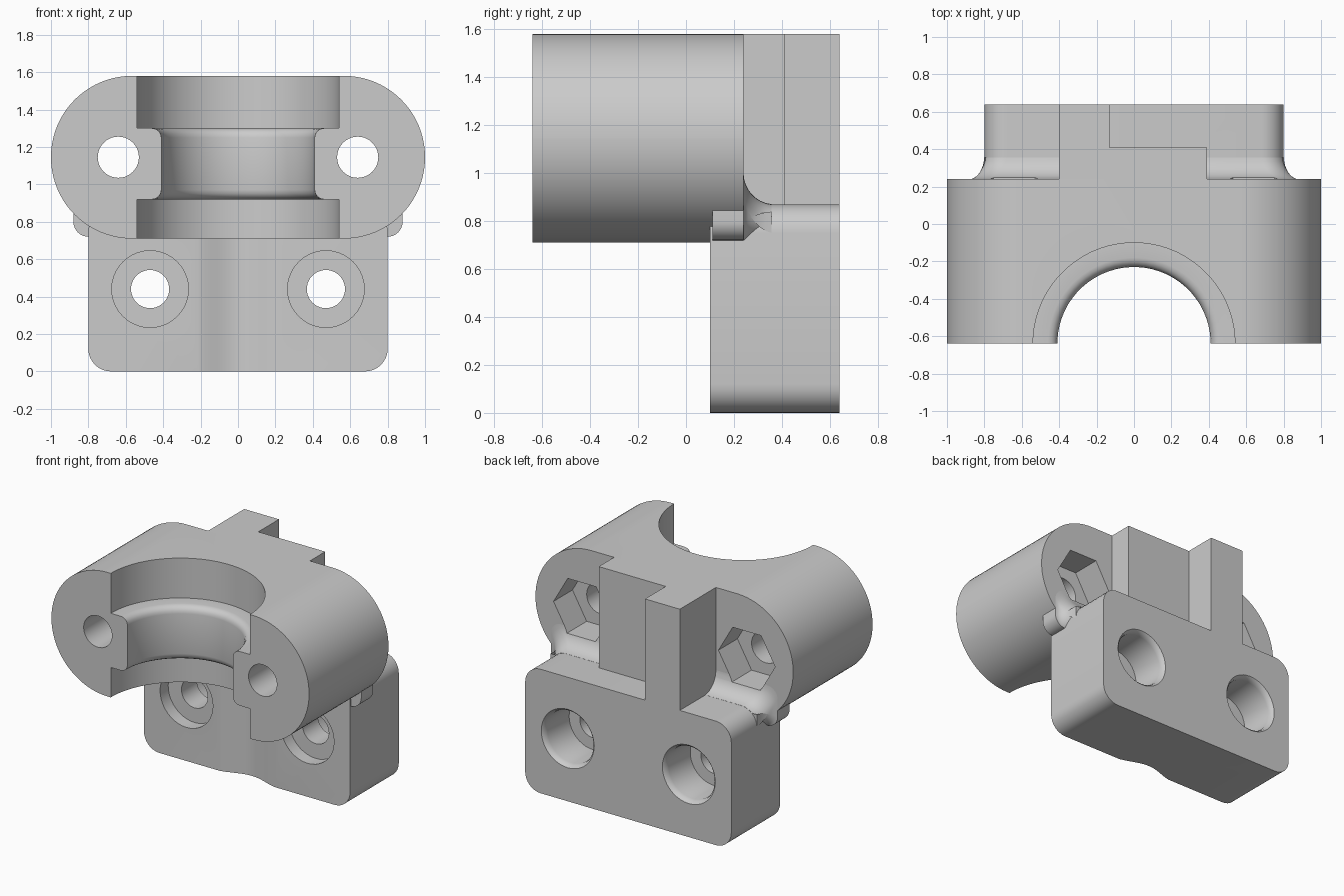
import bpy, bmesh
from math import sin, cos, pi, radians

cube = bpy.data.objects.get("Cube")
if cube:
    bpy.data.objects.remove(cube)

grey = bpy.data.materials.new("plain grey")
grey.use_nodes = True
colour = (0.6, 0.6, 0.6, 1)
grey.diffuse_color = colour
grey.node_tree.nodes["Principled BSDF"].inputs["Base Color"].default_value = colour


def loft(name, rings):
    """Closed, outward facing solid through rings of equal point count."""
    bm = bmesh.new()
    loops = [[bm.verts.new(p) for p in ring] for ring in rings]
    n = len(loops[0])
    for a, b in zip(loops, loops[1:]):
        for i in range(n):
            j = (i + 1) % n
            bm.faces.new((a[i], a[j], b[j], b[i]))
    bm.faces.new(loops[0][::-1])
    bm.faces.new(loops[-1])
    bm.normal_update()
    if bm.calc_volume(signed=True) < 0:
        bmesh.ops.reverse_faces(bm, faces=bm.faces[:])
    mesh = bpy.data.meshes.new(name)
    bm.to_mesh(mesh)
    bm.free()
    ob = bpy.data.objects.new(name, mesh)
    bpy.context.collection.objects.link(ob)
    mesh.materials.append(grey)
    return ob


def rounded(w, z0, z1, r, y, steps=8):
    """Rounded rectangle in the xz plane, half width w."""
    corners = [(w - r, z1 - r), (r - w, z1 - r), (r - w, z0 + r), (w - r, z0 + r)]
    return [(cx + r * cos((k + s / steps) * pi / 2), y, cz + r * sin((k + s / steps) * pi / 2))
            for k, (cx, cz) in enumerate(corners) for s in range(steps + 1)]


def prism_z(name, outline, z0, z1):
    return loft(name, [[(x, y, z) for x, y in outline] for z in (z0, z1)])


def rod(name, x, z, profile, sides=40):
    """Turned solid along y; profile lists (y, radius)."""
    return loft(name, [[(x + r * cos(2 * pi * i / sides), y, z + r * sin(2 * pi * i / sides))
                        for i in range(sides)] for y, r in profile])


def volume(mesh):
    bm = bmesh.new()
    bm.from_mesh(mesh)
    v = bm.calc_volume()
    bm.free()
    return v


def cut(target, tool):
    """Subtract the tool, trying another solver if the result is unsound."""
    full = volume(target.data)
    for solver in ('EXACT', 'MANIFOLD', 'FLOAT'):
        mod = target.modifiers.new("cut", 'BOOLEAN')
        mod.operation, mod.solver, mod.object = 'DIFFERENCE', solver, tool
        graph = bpy.context.evaluated_depsgraph_get()
        result = bpy.data.meshes.new_from_object(target.evaluated_get(graph))
        target.modifiers.clear()
        if 0.4 * full < volume(result) < 0.99999 * full:
            target.data = result
            break
    bpy.data.objects.remove(tool)


# Mounting plate with a shallow hollow down its front
plate = loft("plate", [rounded(0.8, 0, 0.87, 0.12, y) for y in (0.1, 0.64)])
hollow = [(x, 0.095 + 0.06 * cos(x / 0.26 * pi / 2) ** 2)
          for x in [0.26 - 0.52 * i / 24 for i in range(25)]]
cut(plate, prism_z("hollow", hollow + [(-0.26, -0.2), (0.26, -0.2)], -0.2, 1))

# Clamp half with round ends
clamp = loft("clamp", [rounded(1, 0.71, 1.58, 0.434, y, 20) for y in (-0.64, 0.24)])

# Flared fillet between the plate and the clamp
rings = [rounded(0.88, 0.72, 1.0, 0.08, 0.11)]
for i in range(9):
    a = radians(84 * i / 8)
    rings.append(rounded(0.88 - 0.08 * sin(a), 0.72, 1 - 0.13 * sin(a),
                         0.08 + 0.04 * sin(a) ** 2, 0.37 - 0.13 * cos(a)))
flare = loft("flare", rings)

# Stepped rib behind the clamp
rib = prism_z("rib", [(-0.4, 0.239), (0.39, 0.239), (0.39, 0.41), (-0.13, 0.41),
                      (-0.13, 0.64), (-0.4, 0.64)], 0.78, 1.58)

# Stepped half bore with a rounded inner lip
lip = [(0.46 - 0.05 * sin(radians(t)), 0.05 * (1 - cos(radians(t)))) for t in (0, 22, 45, 67, 90)]
profile = [(0.54, 0.5), (0.54, 0.92)] + [(r, 0.92 + d) for r, d in lip]
profile += [(r, 1.3 - d) for r, d in reversed(lip)] + [(0.54, 1.3), (0.54, 1.8)]
turn = [2 * pi * (i + 0.5) / 64 for i in range(64)]
cut(clamp, loft("bore", [[(r * cos(t), -0.64 + r * sin(t), z) for t in turn] for r, z in profile]))

# Bolt holes, hexagonal nut pockets and counterbored plate holes
for side in (-1, 1):
    x = side * 0.64
    cut(clamp, rod("bolt_hole", x, 1.145, [(-1, 0.11), (0.5, 0.11)]))
    for part in (clamp, flare):
        cut(part, rod("nut_pocket", x, 1.145, [(0.03, 0.22), (0.7, 0.22)], 6))
    cut(plate, rod("screw_hole", side * 0.47, 0.44, [
        (-0.1, 0.205), (0.19, 0.205), (0.19, 0.102), (0.36, 0.102), (0.36, 0.185),
        (0.6, 0.185), (0.628, 0.193), (0.645, 0.21), (0.8, 0.21)]))

for part in (plate, clamp, flare, rib):
    part.select_set(True)
bpy.context.view_layer.objects.active = clamp
bpy.ops.object.shade_smooth_by_angle(angle=radians(32))
